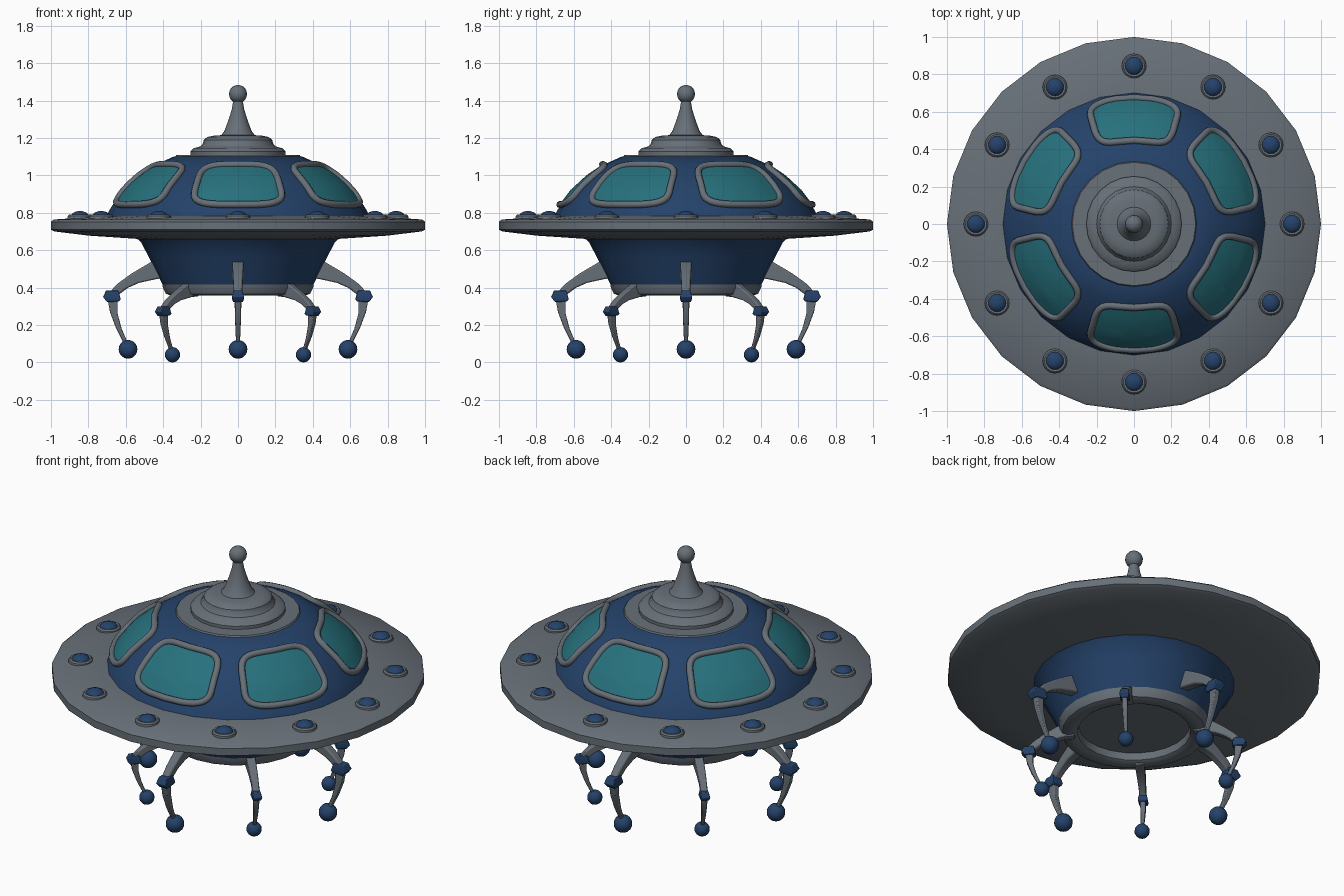
import bpy, bmesh, math
from mathutils import Vector

if "Cube" in bpy.data.objects:
    bpy.data.objects.remove(bpy.data.objects["Cube"])


def material(name, rgb):
    m = bpy.data.materials.new(name)
    m.diffuse_color = (*rgb, 1)
    m.use_nodes = True
    m.node_tree.nodes["Principled BSDF"].inputs["Base Color"].default_value = m.diffuse_color
    return m


GREY = material("steel grey", (0.135, 0.16, 0.185))
BLUE = material("navy blue", (0.018, 0.055, 0.145))
TEAL = material("teal glass", (0.02, 0.165, 0.205))


def finish(name, bm, mat, angle=35):
    bmesh.ops.recalc_face_normals(bm, faces=bm.faces)
    me = bpy.data.meshes.new(name)
    bm.to_mesh(me)
    bm.free()
    me.materials.append(mat)
    ob = bpy.data.objects.new(name, me)
    bpy.context.collection.objects.link(ob)
    smooth(ob, angle)
    return ob


def smooth(ob, angle=35):
    bpy.ops.object.select_all(action='DESELECT')
    ob.select_set(True)
    bpy.context.view_layer.objects.active = ob
    bpy.ops.object.shade_smooth_by_angle(angle=math.radians(angle))


def lathe(name, profile, mat, n=24, angle=35):
    """Revolve (radius, z) points around the z axis."""
    bm = bmesh.new()
    vs = [bm.verts.new((r, 0, z)) for r, z in profile]
    es = [bm.edges.new(p) for p in zip(vs, vs[1:])]
    bmesh.ops.spin(bm, geom=vs + es, cent=(0, 0, 0), axis=(0, 0, 1),
                   angle=math.tau, steps=n, use_duplicate=False)
    bmesh.ops.remove_doubles(bm, verts=bm.verts, dist=1e-4)
    return finish(name, bm, mat, angle)


def ball(name, r, loc, mat, squash=1):
    bm = bmesh.new()
    bmesh.ops.create_uvsphere(bm, u_segments=16, v_segments=10, radius=r)
    bmesh.ops.scale(bm, vec=(1, 1, squash), verts=bm.verts)
    bmesh.ops.translate(bm, vec=loc, verts=bm.verts)
    return finish(name, bm, mat, 60)


def strut(name, sections, mat, bevel):
    """Box-section sweep: (outer r, z, inner r, z, half width) per section."""
    bm = bmesh.new()
    rings = [[bm.verts.new(c) for c in ((a, -w, b), (a, w, b), (c, w, d), (c, -w, d))]
             for a, b, c, d, w in sections]
    for p, q in zip(rings, rings[1:]):
        for i in range(4):
            j = (i + 1) % 4
            bm.faces.new((p[i], p[j], q[j], q[i]))
    bm.faces.new(rings[0])
    bm.faces.new(rings[-1])
    ob = finish(name, bm, mat)
    mod = ob.modifiers.new("soft edges", 'BEVEL')
    mod.width, mod.segments, mod.limit_method = bevel, 2, 'ANGLE'
    return ob


# Saucer, hull and dome
lathe("saucer_rim", [(0.45, 0.655), (0.53, 0.66), (0.80, 0.678), (0.98, 0.70), (1, 0.71),
                     (1, 0.752), (0.985, 0.764), (0.68, 0.785)], GREY)
lathe("lower_hull", [(0.55, 0.67), (0.52, 0.645), (0.475, 0.56), (0.435, 0.48),
                     (0.395, 0.40)], BLUE)
lathe("bottom_ring", [(0.385, 0.44), (0.405, 0.43), (0.402, 0.40), (0.385, 0.367),
                      (0.36, 0.358), (0.325, 0.358), (0.303, 0.37), (0.297, 0.41),
                      (0, 0.41)], GREY)
DOME = [(0.705, 0.775), (0.69, 0.81), (0.665, 0.85), (0.605, 0.93), (0.525, 1.0),
        (0.435, 1.06), (0.345, 1.10)]
lathe("dome", DOME + [(0, 1.10)], BLUE)

# Cap and antenna
lathe("dome_cap", [(0.338, 1.095), (0.33, 1.108), (0.255, 1.11), (0.255, 1.128),
                   (0.238, 1.145), (0.20, 1.155), (0.188, 1.17), (0.183, 1.19),
                   (0.165, 1.205), (0.13, 1.212), (0.09, 1.215), (0.074, 1.235),
                   (0.053, 1.29), (0.034, 1.35), (0.024, 1.41), (0, 1.41)], GREY)
ball("antenna_ball", 0.048, (0, 0, 1.435), GREY)


def dome_point(x, z, turn, lift):
    """Point on the dome at sideways offset x and height z, for a window at angle turn."""
    for (r0, z0), (r1, z1) in zip(DOME, DOME[1:]):
        if z <= z1:
            break
    r = r0 + (r1 - r0) * (z - z0) / (z1 - z0) + lift
    a = turn + math.asin(x / r)
    return Vector((r * math.cos(a), r * math.sin(a), z + lift * 0.7))


def window_loop(k, turn, lift, n=40):
    """Rounded trapezoid, scaled by k, lying on the dome."""
    pts = []
    for i in range(n):
        c, s = math.cos(math.tau * i / n), math.sin(math.tau * i / n)
        u = k * math.copysign(abs(c) ** 0.5, c)
        v = k * math.copysign(abs(s) ** 0.5, s)
        pts.append(dome_point(u * (0.222 - 0.03 * v), 0.948 + 0.107 * v, turn, lift))
    return pts


# Six windows with tube frames
for i in range(6):
    turn = math.radians(30 + 60 * i)
    bm = bmesh.new()
    rings = [[bm.verts.new(p) for p in window_loop(k, turn, 0.004)]
             for k in (1, 0.75, 0.5, 0.25)]
    for p, q in zip(rings, rings[1:]):
        for j in range(len(p)):
            m = (j + 1) % len(p)
            bm.faces.new((p[j], p[m], q[m], q[j]))
    bm.faces.new(rings[-1])
    finish(f"window_glass_{i}", bm, TEAL, 60)

    cu = bpy.data.curves.new(f"window_frame_{i}", 'CURVE')
    cu.dimensions, cu.bevel_depth, cu.bevel_resolution = '3D', 0.019, 2
    sp = cu.splines.new('POLY')
    loop = window_loop(1, turn, 0.004)
    sp.points.add(len(loop) - 1)
    for pt, p in zip(sp.points, loop):
        pt.co = (*p, 1)
    sp.use_cyclic_u = True
    cu.materials.append(GREY)
    ob = bpy.data.objects.new(f"window_frame_{i}", cu)
    bpy.context.collection.objects.link(ob)
    bpy.ops.object.select_all(action='DESELECT')
    ob.select_set(True)
    bpy.context.view_layer.objects.active = ob
    bpy.ops.object.convert(target='MESH')
    smooth(bpy.context.object, 60)

# Twelve rim lights in collars
for i in range(12):
    a = math.radians(30 * i)
    x, y = 0.845 * math.cos(a), 0.845 * math.sin(a)
    ball(f"rim_light_{i}", 0.05, (x, y, 0.777), BLUE, 0.65)
    collar = lathe(f"light_collar_{i}", [(0.067, 0.765), (0.065, 0.782), (0.057, 0.79),
                                         (0.046, 0.787)], GREY, 16)
    collar.location = (x, y, 0)

# Eight legs: large ones on the axes, smaller ones on the diagonals
for i in range(8):
    a = math.radians(45 * i)
    parts = [
        strut(f"upper_leg_{i}", [(0.40, 0.56, 0.37, 0.45, 0.03), (0.465, 0.537, 0.43, 0.447, 0.03),
                                 (0.57, 0.475, 0.53, 0.425, 0.027),
                                 (0.64, 0.424, 0.59, 0.398, 0.024),
                                 (0.693, 0.37, 0.64, 0.36, 0.022)], GREY, 0.008),
        strut(f"knee_{i}", [(0.705, 0.385, 0.64, 0.385, 0.024), (0.722, 0.35, 0.627, 0.338, 0.032),
                            (0.70, 0.322, 0.635, 0.326, 0.026)], BLUE, 0.004),
        strut(f"lower_leg_{i}", [(0.697, 0.34, 0.645, 0.34, 0.018), (0.685, 0.27, 0.644, 0.262, 0.017),
                                 (0.655, 0.19, 0.622, 0.18, 0.014),
                                 (0.61, 0.10, 0.583, 0.09, 0.010)], GREY, 0.005),
        ball(f"foot_{i}", 0.05, (0.588, 0, 0.07), BLUE),
    ]
    small = i % 2
    for ob in parts:
        ob.rotation_euler.z = a
        if small:
            ob.scale = (0.82, 0.82, 0.82)
            ob.location = (0.013 * math.cos(a), 0.013 * math.sin(a), -0.0164)
